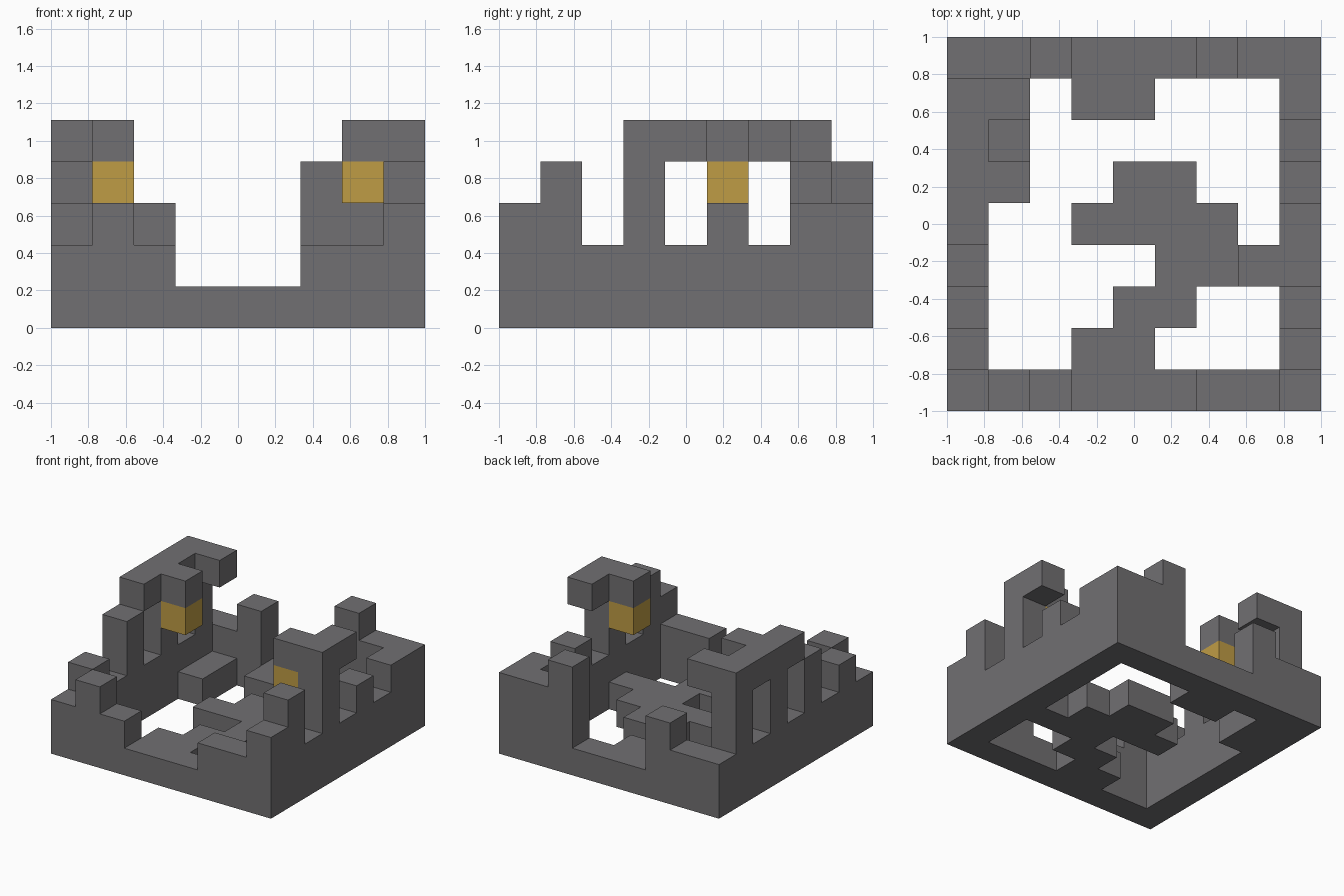
import bpy
import bmesh
from mathutils import Vector

cube = bpy.data.objects.get("Cube")
if cube:
    bpy.data.objects.remove(cube, do_unlink=True)

N = 9            # blocks along each side
U = 2 / N        # block size


def material(name, rgb):
    mat = bpy.data.materials.new(name)
    mat.use_nodes = True
    colour = (*rgb, 1)
    mat.diffuse_color = colour
    mat.node_tree.nodes["Principled BSDF"].inputs["Base Color"].default_value = colour
    return mat


stone = material("grey_stone", (0.165, 0.16, 0.168))
gold = material("gold_glow", (0.52, 0.335, 0.06))


# Wall of stacked blocks: one height digit per column
def wall(heights, place):
    return {(*place(i), z) for i, h in enumerate(heights) for z in range(int(h))}


# Straight run of ground-level blocks along x
def run(x0, x1, y):
    return {(x, y, 0) for x in range(x0, x1 + 1)}


parts = {
    "front_wall": (wall("232111223", lambda i: (i, 0)), stone),
    "back_wall": (wall("223111433", lambda i: (i, N - 1)), stone),
    "right_wall": (wall("3242525", lambda i: (0, i + 1)), stone),
    "left_wall": (wall("4252323", lambda i: (N - 1, i + 1)), stone),
    "right_overhang": ({(0, 4, 4), (0, 6, 4), (1, 5, 4), (1, 7, 4)}, stone),
    "left_overhang": ({(8, 4, 4), (7, 3, 4)}, stone),
    "front_path": (run(3, 4, 1) | run(4, 5, 2), stone),
    "centre_path": (run(5, 7, 3) | run(3, 6, 4) | run(4, 5, 5), stone),
    "back_path": (run(3, 4, 7), stone),
    "corner_path": (run(1, 1, 6) | run(1, 1, 7), stone),
    "right_lantern": ({(1, 5, 3)}, gold),
    "left_lantern": ({(7, 3, 3)}, gold),
}
solid = set().union(*(cells for cells, _ in parts.values()))


# Skin a set of blocks, keeping only faces open to the air
def build(name, cells, mat):
    bm = bmesh.new()
    for cell in sorted(cells):
        middle = Vector(cell) + Vector((0.5, 0.5, 0.5))
        for axis in range(3):
            for side in (-1, 1):
                normal = Vector((0, 0, 0))
                normal[axis] = side
                if tuple(int(c + n) for c, n in zip(cell, normal)) in solid:
                    continue
                a = Vector((0, 0, 0))
                a[(axis + 1) % 3] = 0.5
                b = normal.cross(a)
                corners = (a + b, b - a, -a - b, a - b)
                face = bm.faces.new([bm.verts.new(middle + normal / 2 + c) for c in corners])
                face.smooth = False
    bmesh.ops.remove_doubles(bm, verts=bm.verts, dist=0.01)
    for v in bm.verts:
        v.co = (v.co - Vector((N / 2, N / 2, 0))) * U
    mesh = bpy.data.meshes.new(name)
    bm.to_mesh(mesh)
    bm.free()
    mesh.materials.append(mat)
    bpy.context.collection.objects.link(bpy.data.objects.new(name, mesh))


for name, (cells, mat) in parts.items():
    build(name, cells, mat)
